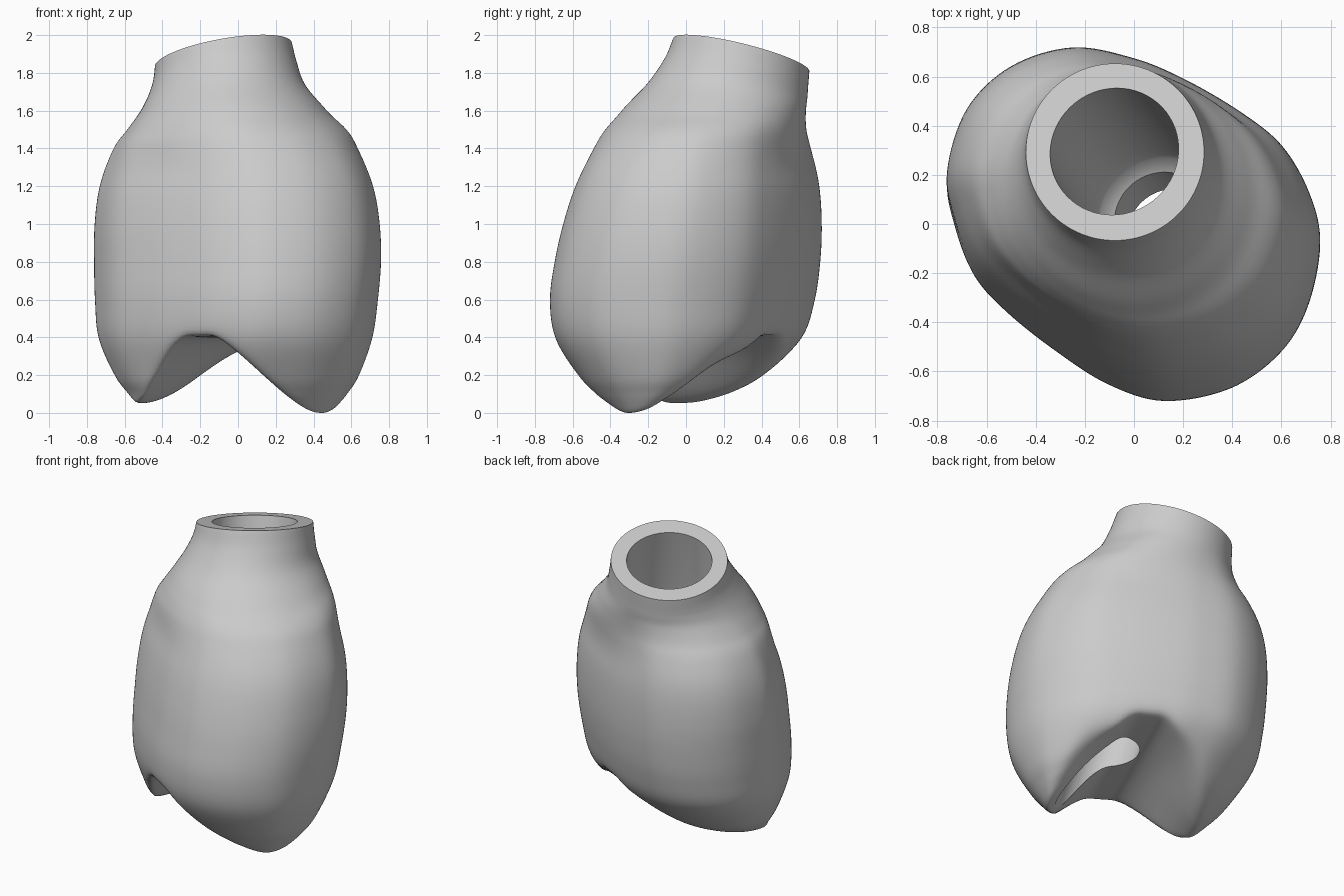
import bpy, bmesh, math
from mathutils import Vector

if "Cube" in bpy.data.objects:
    bpy.data.objects.remove(bpy.data.objects["Cube"])

SEG = 152
NECK = Vector((-0.08, 0.295, 1.895))
AXIS = Vector((-0.17, 0.24, 1.0)).normalized()

# widest cross-section seen from above
OUTLINE = [(.76, -.1), (.72, .1), (.61, .3), (.44, .445), (.21, .585), (0, .675), (-.25, .72),
           (-.5, .64), (-.68, .46), (-.76, .2), (-.73, 0), (-.65, -.2), (-.51, -.355),
           (-.31, -.515), (-.1, -.65), (.13, -.72), (.4, -.67), (.6, -.53), (.71, -.35)]

# height, x min, x max, y min, y max
LEVELS = [(1.895, -.44, .285, -.067, .653), (1.8, -.45, .31, -.11, .647),
          (1.7, -.475, .355, -.2, .643), (1.6, -.52, .465, -.335, .64),
          (1.5, -.59, .575, -.43, .645), (1.4, -.66, .635, -.49, .665),
          (1.2, -.73, .715, -.585, .705), (1.0, -.757, .75, -.65, .718),
          (.8, -.76, .757, -.695, .71), (.6, -.755, .74, -.72, .68),
          (.4, -.735, .71, -.69, .61), (.2, -.65, .64, -.575, .42),
          (.1, -.58, .58, -.50, .28), (.03, -.53, .53, -.44, .14), (-.03, -.47, .49, -.40, .06)]


def catmull(p0, p1, p2, p3, t):
    return [0.5 * (2 * b + (c - a) * t + (2 * a - 5 * b + 4 * c - d) * t * t
                   + (3 * b - a - 3 * c + d) * t ** 3) for a, b, c, d in zip(p0, p1, p2, p3)]


def smooth(a, b, x):
    t = min(1, max(0, (x - a) / (b - a)))
    return t * t * (3 - 2 * t)


def groove(x, y):
    # rounded valley between two cusps on the underside; d runs cusp to cusp, e along the valley
    dx, dy = x + .02, y + .16
    d = .916 * dx - .40 * dy
    e = .40 * dx + .916 * dy
    w = smooth(.15, .5, abs(d))
    if d > 0:
        return -.04 + .45 * (1 - smooth(.05, .53, d)) + .8 * w * (e + .07) ** 2
    return .03 + .38 * (1 - smooth(.06, .54, -d)) + (.5 * w * e * e if e > 0 else 0)


def lofted(name, rings):
    bm = bmesh.new()
    vr = [[bm.verts.new(p) for p in r] for r in rings]
    for a, b in zip(vr, vr[1:]):
        n = len(a)
        for i in range(n):
            bm.faces.new((a[i], b[i], b[(i + 1) % n], a[(i + 1) % n]))
    bm.faces.new(vr[0])
    bm.faces.new(list(reversed(vr[-1])))
    bmesh.ops.recalc_face_normals(bm, faces=bm.faces)
    me = bpy.data.meshes.new(name)
    bm.to_mesh(me)
    bm.free()
    obj = bpy.data.objects.new(name, me)
    bpy.context.collection.objects.link(obj)
    return obj


# unit outline and matching unit circle
n = len(OUTLINE)
per = SEG // n
shape = [catmull(*(OUTLINE[(i + k) % n] for k in (-1, 0, 1, 2)), j / per)
         for i in range(n) for j in range(per)]
shape = [Vector((x / .76, y / .72)) for x, y in shape]
circle = [p.normalized() for p in shape]

# crown body: blend from round neck to crown outline, then fold in the groove
levels = []
for i in range(len(LEVELS) - 1):
    ctrl = [LEVELS[min(len(LEVELS) - 1, max(0, i + k))] for k in (-1, 0, 1, 2)]
    levels += [(catmull(*ctrl, j / 6), 1) for j in range(6)]
levels += [(LEVELS[-1], 1 - j / 24) for j in range(24)]

rings = []
for (z, x0, x1, y0, y1), s in levels:
    b = smooth(1.25, 1.75, z)
    tilt = smooth(1.55, 1.895, z)
    ring = []
    for p, c in zip(shape, circle):
        q = p.lerp(c, b)
        x = (x0 + x1) / 2 + q.x * s * (x1 - x0) / 2
        y = (y0 + y1) / 2 + q.y * s * (y1 - y0) / 2
        h = z + tilt * (.17 * (x - NECK.x) - .24 * (y - NECK.y))
        if z < .75:
            g = groove(x, y)
            k = .05 * (1 - smooth(.55, .75, z))
            h = .5 * (h + g + math.sqrt((h - g) ** 2 + k * k)) - .2 * k
        ring.append(Vector((x, y, h)))
    rings.append(ring)
low = min(v.z for r in rings for v in r)
for r in rings:
    for v in r:
        v.z -= low * (1 - smooth(0, .6, v.z))      # cusp tip rests on the ground
crown = lofted("crown", rings)

# stepped screw channel along the tilted neck axis
side = AXIS.cross(Vector((0, 1, 0))).normalized()
up = AXIS.cross(side)
profile = [(.4, .265), (-1.1, .265), (-1.17, .25), (-1.21, .2), (-2.3, .2)]
bore = lofted("bore_cutter", [[NECK + AXIS * d + (side * math.cos(a) + up * math.sin(a)) * r
              for a in (2 * math.pi * i / 64 for i in range(64))] for d, r in profile])
bore.hide_render = True

mod = crown.modifiers.new("bore", 'BOOLEAN')
mod.operation = 'DIFFERENCE'
mod.solver = 'EXACT'
mod.object = bore
bpy.context.view_layer.objects.active = crown
bpy.ops.object.modifier_apply(modifier=mod.name)
bpy.data.objects.remove(bore)
bpy.ops.object.select_all(action='DESELECT')
crown.select_set(True)
bpy.ops.object.shade_smooth_by_angle(angle=math.radians(45))
